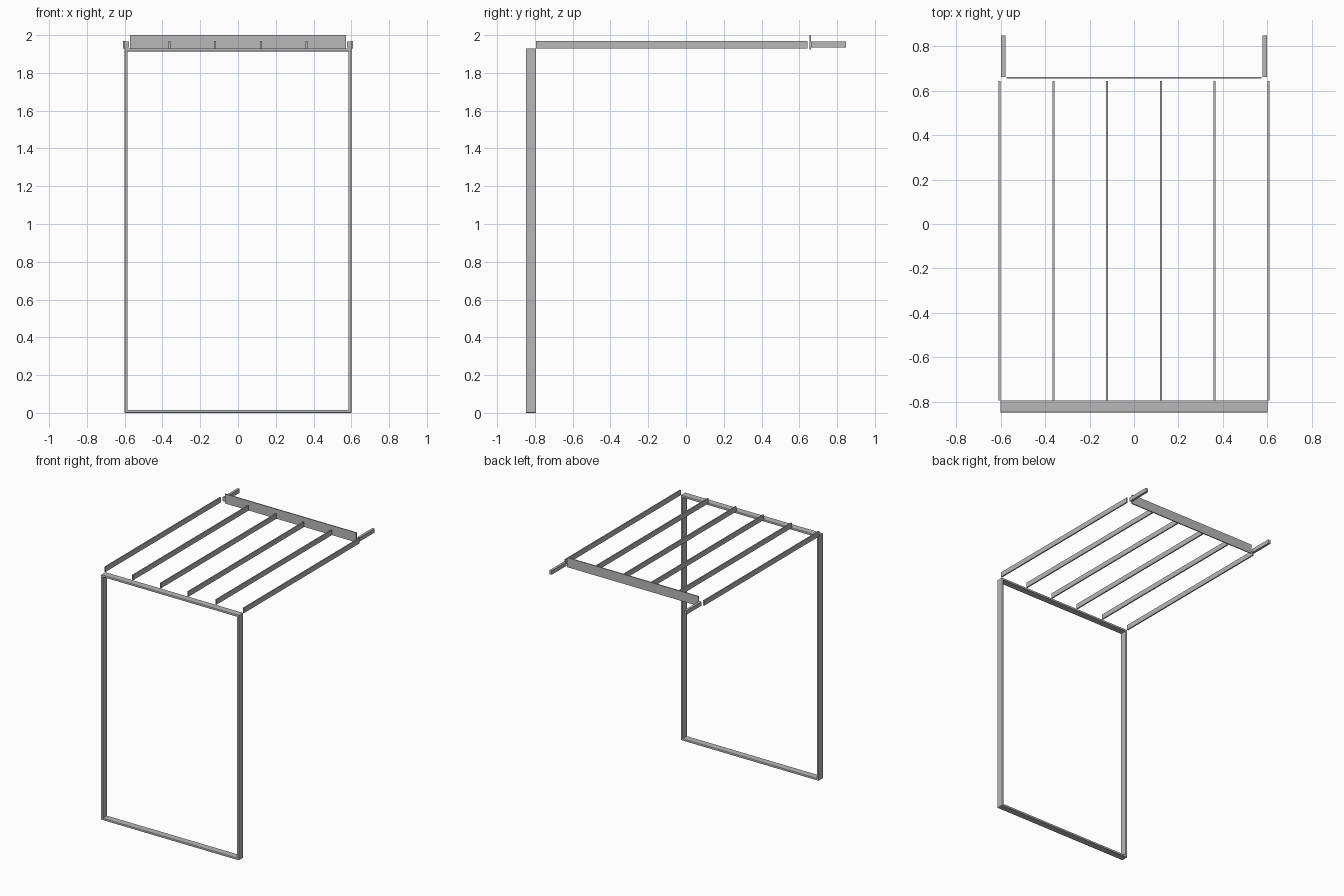
import bpy
import bmesh

cube = bpy.data.objects.get("Cube")
if cube:
    bpy.data.objects.remove(cube, do_unlink=True)

metal = bpy.data.materials.new("plain_grey")
metal.use_nodes = True
GREY = (0.48, 0.48, 0.48, 1)
metal.diffuse_color = GREY
metal.node_tree.nodes["Principled BSDF"].inputs["Base Color"].default_value = GREY


def bar(name, x, y, z, bevel=0):
    """Straight bar spanning the (low, high) pairs on each axis."""
    mesh = bpy.data.meshes.new(name)
    bm = bmesh.new()
    bmesh.ops.create_cube(bm, size=1)
    for v in bm.verts:
        v.co = [s[0] + (c + 0.5) * (s[1] - s[0]) for c, s in zip(v.co, (x, y, z))]
    bm.to_mesh(mesh)
    bm.free()
    mesh.materials.append(metal)
    obj = bpy.data.objects.new(name, mesh)
    bpy.context.collection.objects.link(obj)
    if bevel:
        mod = obj.modifiers.new("softened_edges", "BEVEL")
        mod.width = bevel
        mod.segments = 2
    return obj


# Upright rectangular front frame
HALF, THICK, TOP = 0.6, 0.016, 1.93
depth = (-0.847, -0.793)
bar("bottom_rail", (-HALF, HALF), depth, (0, THICK), 0.003)
bar("top_rail", (-HALF, HALF), depth, (TOP - THICK, TOP), 0.003)
for side, sign in (("left", 1), ("right", -1)):
    edges = sorted((sign * HALF, sign * (HALF - THICK)))
    bar(side + "_post", edges, depth, (0, TOP), 0.003)

# Six evenly spaced roof rafters
for i in range(6):
    x = -0.604 + i * 0.2416
    bar(f"rafter_{i + 1}", (x - 0.005, x + 0.005), (-0.793, 0.642), (TOP, 1.97))

# Back board and the two short arms behind it
bar("back_board", (-0.572, 0.572), (0.653, 0.661), (1.925, 2.0))
for side, sign in (("left", 1), ("right", -1)):
    edges = sorted((sign * 0.578, sign * 0.597))
    bar(side + "_rear_arm", edges, (0.661, 0.847), (1.934, 1.965))
